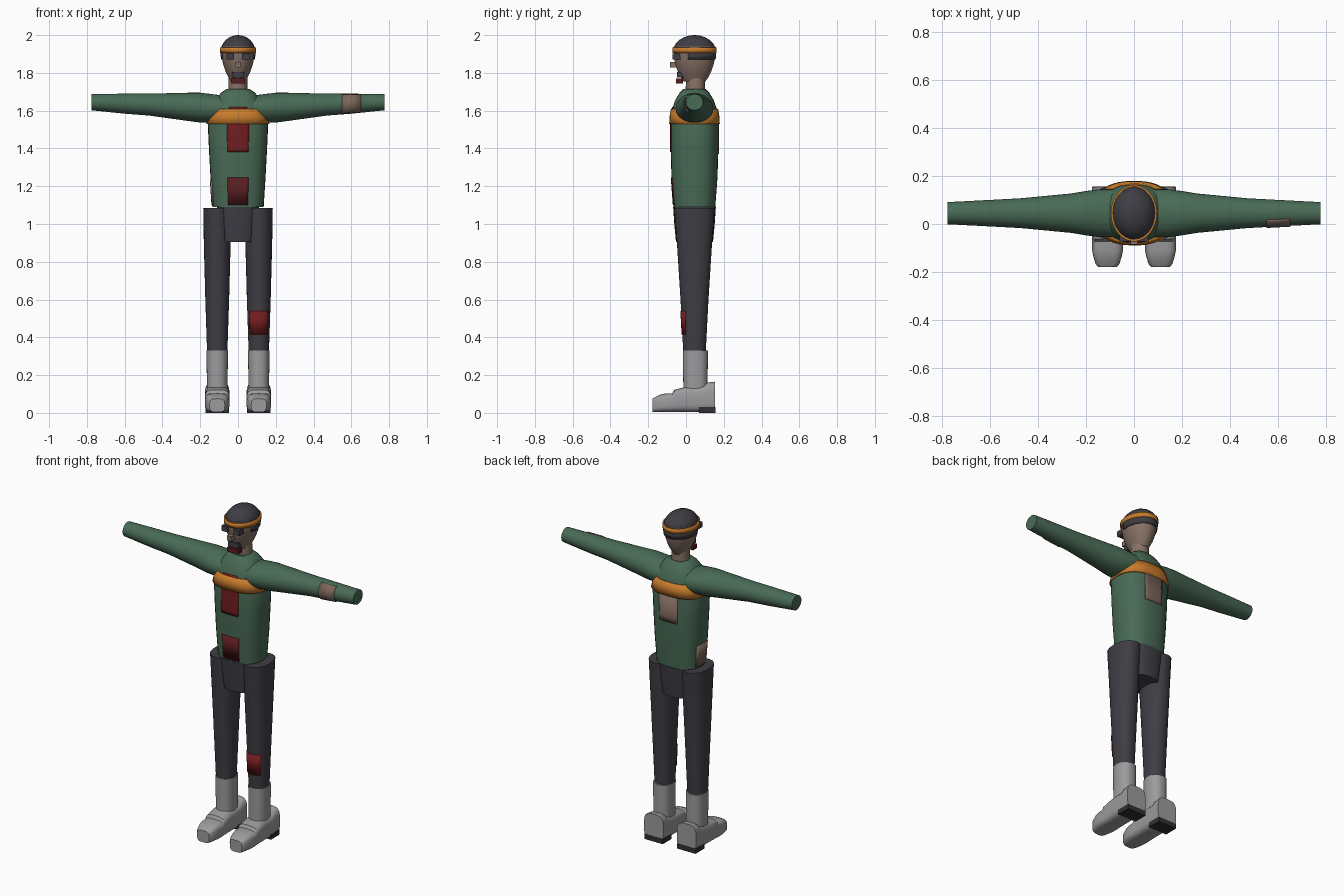
import bpy, bmesh, math

if "Cube" in bpy.data.objects:
    bpy.data.objects.remove(bpy.data.objects["Cube"])

def material(name, rgb):
    m = bpy.data.materials.new(name)
    m.diffuse_color = (*rgb, 1)
    m.use_nodes = True
    m.node_tree.nodes["Principled BSDF"].inputs["Base Color"].default_value = m.diffuse_color
    return m

GREEN = material("jacket green", (0.066, 0.145, 0.092))
DARK = material("charcoal", (0.050, 0.047, 0.058))
ORANGE = material("orange", (0.58, 0.20, 0.025))
SKIN = material("skin", (0.24, 0.165, 0.13))
TAN = material("tan patch", (0.20, 0.135, 0.105))
GREY = material("boot grey", (0.33, 0.33, 0.34))
RED = material("red", (0.17, 0.012, 0.014))
DARK_RED = material("dark red", (0.10, 0.012, 0.014))
BLACK = material("heel black", (0.03, 0.03, 0.034))
YC = 0.045  # depth of the body's centre line

# Each ring is (position along axis, centre u, centre v, radius u, radius v)
AXES = {"z": lambda t, u, v: (u, v, t),
        "x": lambda t, u, v: (t, u, v),
        "y": lambda t, u, v: (u, t, v)}

def ring_point(ring, angle, power, axis, grow=0.0):
    t, cu, cv, ru, rv = ring
    c, s = math.cos(angle), math.sin(angle)
    u = cu + (ru + grow) * math.copysign(abs(c) ** (2 / power), c)
    v = cv + (rv + grow) * math.copysign(abs(s) ** (2 / power), s)
    return AXES[axis](t, u, v)

def finish(name, bm, mat, angle=35):
    me = bpy.data.meshes.new(name)
    bm.to_mesh(me)
    bm.free()
    ob = bpy.data.objects.new(name, me)
    bpy.context.collection.objects.link(ob)
    me.materials.append(mat)
    bpy.ops.object.select_all(action="DESELECT")
    ob.select_set(True)
    bpy.context.view_layer.objects.active = ob
    bpy.ops.object.shade_smooth_by_angle(angle=math.radians(angle))
    return ob

def loft(name, rings, mat, axis="z", power=2.0, sides=32):
    bm = bmesh.new()
    rows = [[bm.verts.new(ring_point(r, 2 * math.pi * j / sides, power, axis))
             for j in range(sides)] for r in rings]
    for a, b in zip(rows, rows[1:]):
        for j in range(sides):
            k = (j + 1) % sides
            bm.faces.new((a[j], a[k], b[k], b[j]))
    bm.faces.new(rows[0])
    bm.faces.new(rows[-1])
    bmesh.ops.recalc_face_normals(bm, faces=bm.faces)
    return finish(name, bm, mat)

def ring_at(rings, t):
    for a, b in zip(rings, rings[1:]):
        if a[0] <= t <= b[0]:
            f = (t - a[0]) / (b[0] - a[0])
            return tuple(p + f * (q - p) for p, q in zip(a, b))
    return rings[-1]

def patch(name, rings, t0, t1, mid, half, mat, axis="z", power=2.0, grow=0.004):
    """Thin plate that follows part of a lofted surface."""
    ts = [t0] + [r[0] for r in rings if t0 < r[0] < t1] + [t1]
    n = max(6, int(half / 4))
    bm = bmesh.new()
    rows = [[bm.verts.new(ring_point(ring_at(rings, t),
             math.radians(mid - half + 2 * half * j / n), power, axis, grow))
             for j in range(n + 1)] for t in ts]
    for a, b in zip(rows, rows[1:]):
        for j in range(n):
            bm.faces.new((a[j], a[j + 1], b[j + 1], b[j]))
    bmesh.ops.remove_doubles(bm, verts=bm.verts, dist=1e-5)
    ob = finish(name, bm, mat)
    mod = ob.modifiers.new("thickness", "SOLIDIFY")
    mod.thickness = 0.008
    mod.offset = -1
    return ob

def box(name, lo, hi, mat):
    bm = bmesh.new()
    bmesh.ops.create_cube(bm, size=1)
    for v in bm.verts:
        v.co = [(a + b) / 2 + c * (b - a) for a, b, c in zip(lo, hi, v.co)]
    return finish(name, bm, mat)

# Jacket torso with chest band and patches
torso = [(1.09, 0, YC, 0.136, 0.110), (1.25, 0, YC, 0.146, 0.122),
         (1.40, 0, YC, 0.154, 0.126), (1.53, 0, YC, 0.160, 0.127),
         (1.57, 0, YC, 0.150, 0.125), (1.61, 0, YC, 0.134, 0.118),
         (1.66, 0, YC, 0.118, 0.100), (1.695, 0, YC, 0.090, 0.078),
         (1.715, 0, YC, 0.060, 0.058)]
loft("jacket_torso", torso, GREEN, power=2.5)
patch("chest_band", torso, 1.53, 1.61, 0, 180, ORANGE, power=2.5, grow=0.007)
patch("chest_panel", torso, 1.38, 1.62, -90, 16, RED, power=2.5)
patch("belly_panel", torso, 1.10, 1.245, -90, 17, DARK_RED, power=2.5)
patch("back_panel", torso, 1.37, 1.53, 90, 17, TAN, power=2.5)
patch("hip_panel", torso, 1.10, 1.23, 180, 20, TAN, power=2.5)

# Pelvis
loft("pelvis", [(0.905, 0, YC, 0.088, 0.098), (1.0, 0, YC, 0.100, 0.107),
                (1.09, 0, YC, 0.112, 0.113)], DARK, power=3)

# Arms, legs and boots on both sides
arm = [(0.08, YC, 1.610, 0.100, 0.070), (0.14, YC, 1.612, 0.100, 0.076),
       (0.20, YC, 1.616, 0.092, 0.079), (0.26, YC, 1.620, 0.082, 0.075),
       (0.47, YC, 1.632, 0.062, 0.058), (0.60, YC, 1.637, 0.055, 0.053),
       (0.775, YC, 1.645, 0.046, 0.043)]
foot = [(-0.178, 0.040, 0.075), (-0.165, 0.050, 0.083), (-0.135, 0.059, 0.097),
        (-0.110, 0.064, 0.102), (-0.072, 0.065, 0.104), (-0.062, 0.065, 0.122),
        (0.00, 0.065, 0.138), (0.095, 0.065, 0.144), (0.112, 0.065, 0.160),
        (0.153, 0.065, 0.165)]
for side, s in (("right", -1), ("left", 1)):
    loft(side + "_arm", [(s * t, *rest) for t, *rest in arm], GREEN, "x")
    c = s * 0.11
    leg = [(0.33, c, YC, 0.054, 0.060), (0.60, c, YC, 0.063, 0.074),
           (0.90, c, YC, 0.071, 0.093), (1.085, c, YC, 0.074, 0.108)]
    loft(side + "_leg", leg, DARK, power=2.2)
    loft(side + "_boot_shaft", [(0.10, c, 0.05, 0.054, 0.064),
                                (0.33, c, 0.05, 0.057, 0.066)], GREY, power=2.3)
    loft(side + "_boot_foot", [(y, c, (h + 0.004) / 2, w, (h - 0.004) / 2)
                               for y, w, h in foot], GREY, "y", power=3.6)
    box(side + "_boot_heel", (c - 0.062, 0.07, 0), (c + 0.062, 0.155, 0.03), BLACK)
    # Dark lens of the eyewear
    x = s * 0.04
    box(side + "_lens", (x - 0.02, -0.072, 1.87), (x + 0.02, -0.03, 1.902), DARK)
patch("knee_patch", leg, 0.415, 0.54, -90, 49, RED, power=2.2)
patch("sleeve_patch", arm, 0.55, 0.65, 180, 62, TAN, "x")

# Neck and head
loft("neck", [(1.69, 0, YC + 0.005, 0.052, 0.052),
              (1.80, 0, YC + 0.005, 0.048, 0.050)], SKIN)
head = [(1.755, 0, YC, 0.040, 0.058), (1.78, 0, YC, 0.053, 0.075),
        (1.81, 0, YC, 0.067, 0.090), (1.85, 0, YC, 0.080, 0.103),
        (1.89, 0, YC, 0.086, 0.109), (1.94, 0, YC, 0.088, 0.110)]
loft("head", head, SKIN)
patch("cap_back", head, 1.87, 1.91, 90, 108, DARK, grow=0.006)
patch("headband", head, 1.906, 1.934, 0, 180, ORANGE, grow=0.008)

# Cap dome
dome = [(1.915 + 0.085 * math.sin(a), 0, YC, 0.091 * math.cos(a), 0.113 * math.cos(a))
        for a in [math.radians(d) for d in (0, 15, 30, 45, 60, 75, 88)]]
loft("cap", dome, DARK)

# Face details
box("nose", (-0.014, -0.085, 1.828), (0.014, -0.04, 1.858), SKIN)
box("mouth", (-0.032, -0.048, 1.775), (0.032, -0.01, 1.806), DARK)
box("chin_strap", (-0.037, -0.052, 1.743), (0.037, -0.015, 1.769), DARK_RED)
